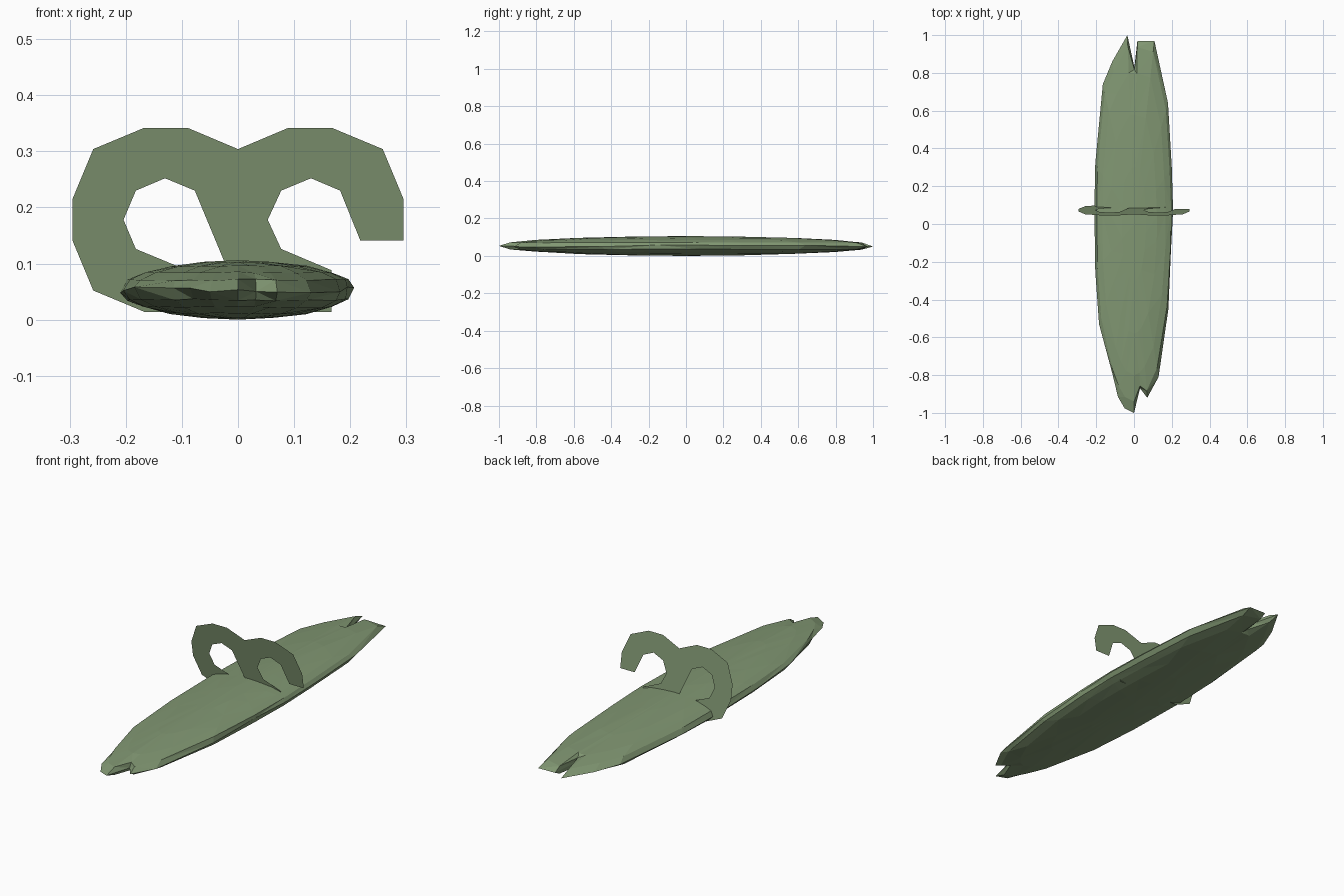
import bpy, bmesh, math, random

if "Cube" in bpy.data.objects:
    bpy.data.objects.remove(bpy.data.objects["Cube"])

random.seed(4)
green = bpy.data.materials.new("sage_green")
green.diffuse_color = (0.22, 0.31, 0.17, 1)
green.use_nodes = True
green.node_tree.nodes["Principled BSDF"].inputs["Base Color"].default_value = green.diffuse_color


def finish(bm, name):
    mesh = bpy.data.meshes.new(name)
    bm.to_mesh(mesh)
    bm.free()
    mesh.materials.append(green)
    obj = bpy.data.objects.new(name, mesh)
    bpy.context.collection.objects.link(obj)
    return obj


# Body: faceted flattened ellipsoid with split, notched ends
outline = [(-.035, 1), (-.115, .86), (-.165, .74), (-.205, .32), (-.21, .08), (-.205, -.25),
           (-.185, -.53), (-.115, -.79), (-.085, -.915), (-.05, -.975), (0, -1), (.032, -.87),
           (.07, -.92), (.13, -.81), (.182, -.45), (.195, -.15), (.207, .07), (.2, .3),
           (.18, .64), (.108, .97), (.018, .97), (.002, .83)]
WIDTH, HALF_H, MID = .21, .052, .053


def ring(bm, s, side):
    verts = []
    for x, y in outline:
        r = math.hypot(x / WIDTH, y)
        # inner rings follow the smooth ellipse but stay inside the notches
        k = min(s, r * (.985 if s < 1 else 1)) / r if s < 1 else 1
        if r > 1 and s < 1:
            k = s
        z = MID + side * HALF_H * math.sqrt(1 - s * s)
        if s < 1:
            z += random.uniform(-.002, .002) * s
        else:
            z += random.uniform(-.006, .006)
        verts.append(bm.verts.new((x * k, y * k, z)))
    return verts


def bridge(bm, a, b):
    n = len(a)
    for i in range(n):
        j = (i + 1) % n
        bm.faces.new((a[i], a[j], b[j], b[i]))


bm = bmesh.new()
rim = ring(bm, 1, 1)
for side in (1, -1):
    prev = rim
    for s in (.94, .8, .58, .3):
        cur = ring(bm, s, side)
        bridge(bm, prev, cur)
        prev = cur
    pole = bm.verts.new((0, 0, MID + side * (HALF_H + .001)))
    for i in range(len(prev)):
        bm.faces.new((prev[i], prev[(i + 1) % len(prev)], pole))
bmesh.ops.triangulate(bm, faces=bm.faces[:])
bmesh.ops.recalc_face_normals(bm, faces=bm.faces[:])
low = min(v.co.z for v in bm.verts)
for v in bm.verts:
    v.co.z -= low
finish(bm, "body")

# Curled fin: one flat sheet, its top leaning towards the front
fin = [(.218, .141), (.295, .141), (.295, .215), (.258, .304), (.167, .342), (.09, .342),
       (0, .304), (-.09, .342), (-.167, .342), (-.258, .304), (-.295, .215), (-.295, .141),
       (-.258, .052), (-.167, .014), (-.09, .014), (-.09, .088), (-.182, .126),
       (-.204, .178), (-.182, .23), (-.13, .252), (-.077, .23), (-.003, .052), (.09, .014),
       (.167, .014), (.167, .088), (.077, .126), (.053, .178), (.077, .23), (.13, .252),
       (.182, .23)]
bm = bmesh.new()
bm.faces.new([bm.verts.new((x, .045 + (.342 - z) * .17, z)) for x, z in fin])
bmesh.ops.triangulate(bm, faces=bm.faces[:])
finish(bm, "curled_fin")
